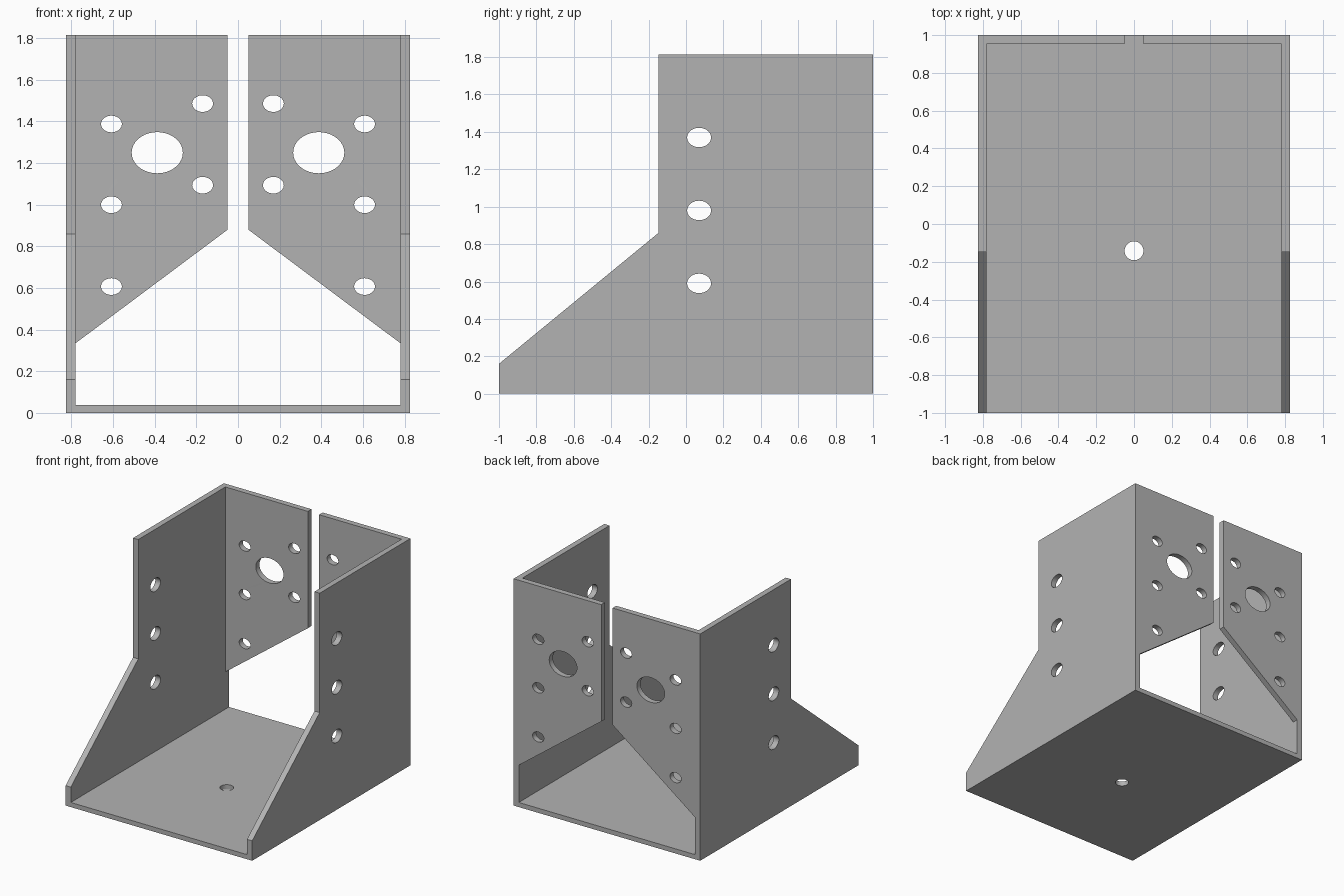
import bpy, bmesh, math
from mathutils import Matrix

cube = bpy.data.objects.get("Cube")
if cube:
    bpy.data.objects.remove(cube)

GREY = (0.45, 0.45, 0.45, 1)
steel = bpy.data.materials.new("grey steel")
steel.use_nodes = True
steel.diffuse_color = GREY
steel.node_tree.nodes["Principled BSDF"].inputs["Base Color"].default_value = GREY

# Overall sizes
W, D, H = 0.826, 1.0, 1.815      # half width, half depth, height
T, FLOOR = 0.046, 0.037          # wall and floor thickness
INNER = W - T

# Drawing planes: columns are the world axes of the outline's x, y and normal
FLAT = Matrix.Identity(3)
SIDE = Matrix(((0, 0, 1), (1, 0, 0), (0, 1, 0)))
BACK = Matrix(((1, 0, 0), (0, 0, -1), (0, 1, 0)))


def ellipse(cx, cy, rx, ry, n=36):
    angles = [2 * math.pi * i / n for i in range(n)]
    return [(cx + rx * math.cos(a), cy + ry * math.sin(a)) for a in angles]


def plate(name, outline, holes, thickness, plane, centre):
    """Sheet cut from an outline with holes, turned into a mesh."""
    curve = bpy.data.curves.new(name, 'CURVE')
    curve.dimensions = '2D'
    curve.fill_mode = 'BOTH'
    curve.extrude = thickness / 2
    for loop in [outline] + holes:
        spline = curve.splines.new('POLY')
        spline.points.add(len(loop) - 1)
        for point, (x, y) in zip(spline.points, loop):
            point.co = (x, y, 0, 1)
        spline.use_cyclic_u = True
    sketch = bpy.data.objects.new(name + "_outline", curve)
    bpy.context.collection.objects.link(sketch)
    graph = bpy.context.evaluated_depsgraph_get()
    mesh = bpy.data.meshes.new_from_object(sketch.evaluated_get(graph))
    bpy.data.objects.remove(sketch)
    bpy.data.curves.remove(curve)

    bm = bmesh.new()
    bm.from_mesh(mesh)
    bmesh.ops.remove_doubles(bm, verts=bm.verts, dist=1e-4)
    bm.transform(Matrix.Translation(centre) @ plane.to_4x4())
    bmesh.ops.recalc_face_normals(bm, faces=bm.faces)
    bm.to_mesh(mesh)
    bm.free()
    mesh.materials.clear()
    mesh.materials.append(steel)

    obj = bpy.data.objects.new(name, mesh)
    bpy.context.collection.objects.link(obj)
    bpy.ops.object.select_all(action='DESELECT')
    obj.select_set(True)
    bpy.context.view_layer.objects.active = obj
    bpy.ops.object.shade_smooth_by_angle(angle=math.radians(30))
    return obj


# Floor with one anchor hole
plate("floor", [(-INNER, -D), (INNER, -D), (INNER, D), (-INNER, D)],
      [ellipse(0, -0.142, 0.05, 0.05)], FLOOR, FLAT, (0, 0, FLOOR / 2))

# Side walls and back flanges, mirrored left and right
side_outline = [(-D, 0), (D, 0), (D, H), (-0.147, H), (-0.147, 0.86), (-D, 0.16)]
side_holes = [ellipse(0.07, z, 0.064, 0.052) for z in (0.59, 0.98, 1.37)]
nail_spots = [(0.608, 0.607), (0.608, 1.0), (0.608, 1.388), (0.17, 1.094), (0.17, 1.486)]

for s, label in ((1, "left"), (-1, "right")):
    plate(label + "_side_wall", side_outline, side_holes, T, SIDE,
          (s * (W - T / 2), 0, 0))
    flange = [(s * 0.05, H), (s * 0.05, 0.88), (s * INNER, 0.335), (s * INNER, H)]
    holes = [ellipse(s * x, z, 0.05, 0.04) for x, z in nail_spots]
    holes.append(ellipse(s * 0.388, 1.25, 0.123, 0.099))
    plate(label + "_back_flange", flange, holes, T, BACK, (0, D - T / 2, 0))
